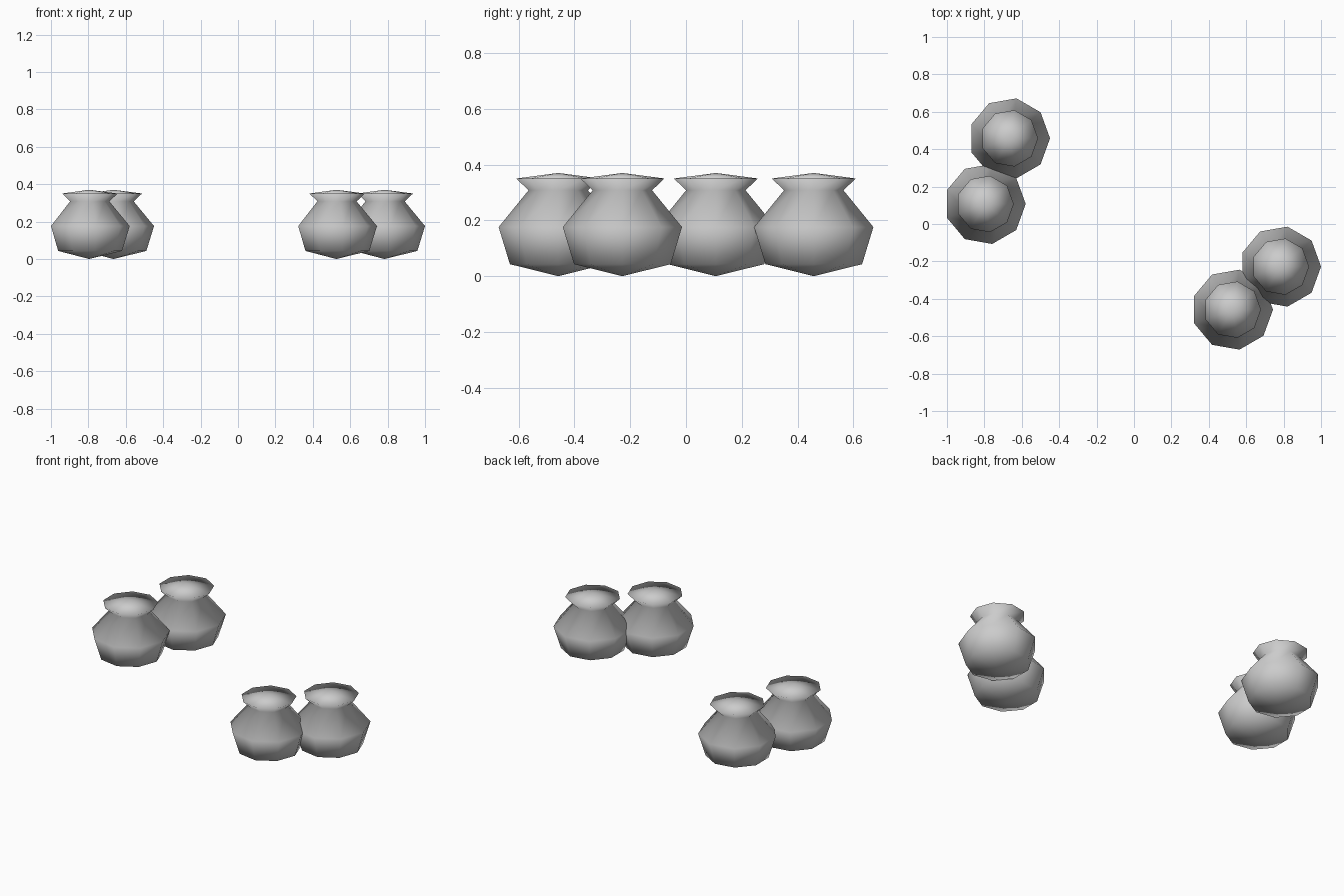
import bpy
import bmesh
from math import tau

cube = bpy.data.objects.get("Cube")
if cube:
    bpy.data.objects.remove(cube, do_unlink=True)

# Plain clay colour
clay = bpy.data.materials.new("grey_clay")
clay.use_nodes = True
colour = (0.6, 0.6, 0.6, 1)
clay.diffuse_color = colour
clay.node_tree.nodes["Principled BSDF"].inputs["Base Color"].default_value = colour

SIDES = 9
# Pot outline from base point to lid point: radius, height
PROFILE = [(0, 0), (0.176, 0.043), (0.217, 0.176),
           (0.108, 0.308), (0.153, 0.35), (0, 0.37)]


def lathe(name, profile):
    """Spin an outline around z into a closed, smooth shaded mesh."""
    bm = bmesh.new()
    verts = [bm.verts.new((r, 0, z)) for r, z in profile]
    edges = [bm.edges.new(pair) for pair in zip(verts, verts[1:])]
    bmesh.ops.spin(bm, geom=verts + edges, cent=(0, 0, 0), axis=(0, 0, 1),
                   angle=tau, steps=SIDES, use_duplicate=False)
    bmesh.ops.remove_doubles(bm, verts=bm.verts[:], dist=0.0005)
    bmesh.ops.recalc_face_normals(bm, faces=bm.faces[:])
    for face in bm.faces:
        face.smooth = True
    mesh = bpy.data.meshes.new(name)
    bm.to_mesh(mesh)
    bm.free()
    mesh.materials.append(clay)
    return mesh


# Two touching pairs of identical pots
pot_mesh = lathe("pot", PROFILE)
PLACES = {
    "pot_right_back": (-0.666, 0.458),
    "pot_right_front": (-0.796, 0.107),
    "pot_left_front": (0.526, -0.458),
    "pot_left_back": (0.783, -0.228),
}
for name, (x, y) in PLACES.items():
    pot = bpy.data.objects.new(name, pot_mesh)
    pot.location = (x, y, 0)
    bpy.context.collection.objects.link(pot)
